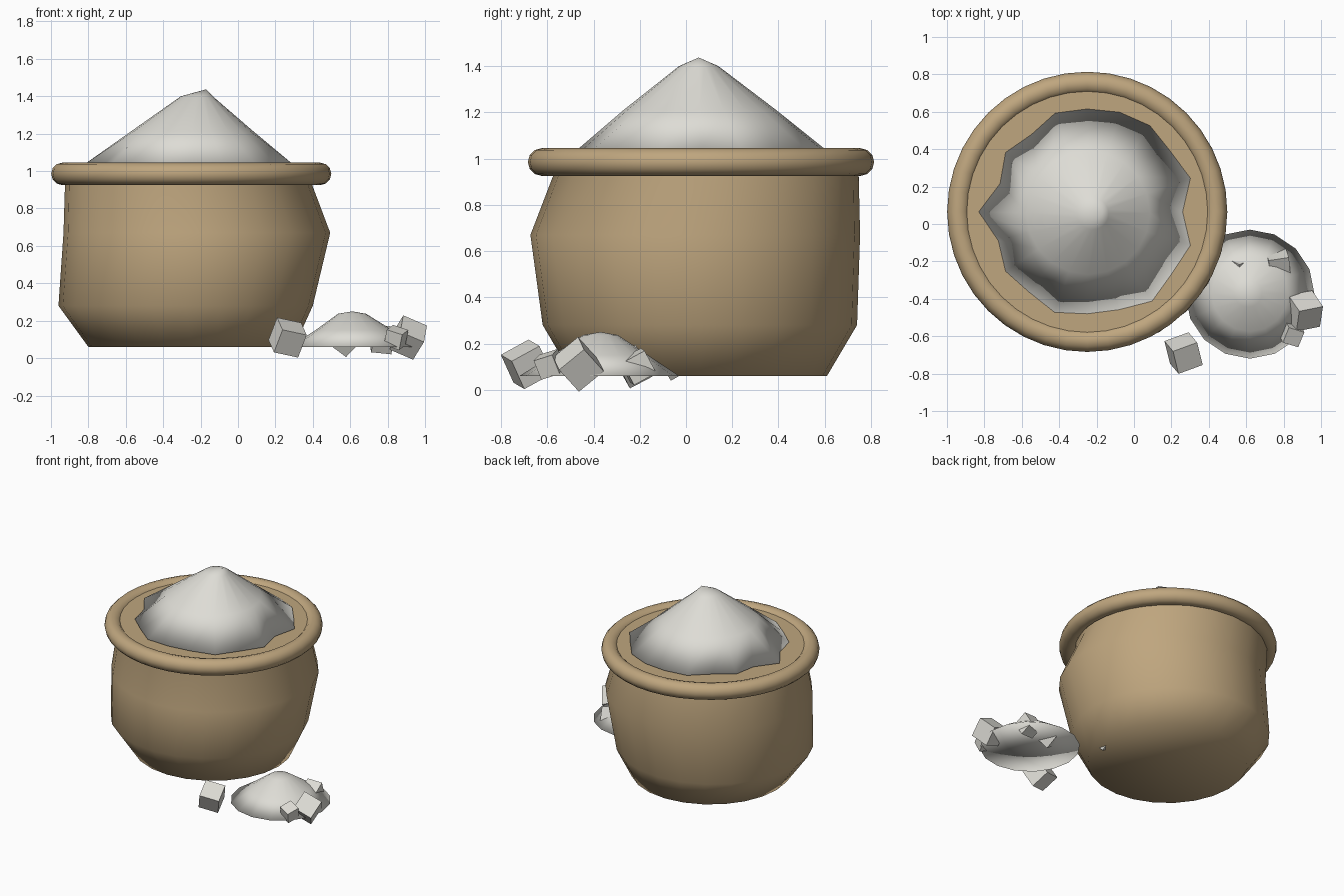
import bpy
import bmesh
from math import cos, sin, pi
from mathutils import Vector, Euler

default = bpy.data.objects.get("Cube")
if default:
    bpy.data.objects.remove(default, do_unlink=True)


def material(name, rgb):
    mat = bpy.data.materials.new(name)
    mat.use_nodes = True
    mat.diffuse_color = (*rgb, 1)
    mat.node_tree.nodes["Principled BSDF"].inputs["Base Color"].default_value = (*rgb, 1)
    return mat


burlap = material("burlap brown", (0.52, 0.38, 0.21))
powder = material("pale grey", (0.73, 0.72, 0.67))


def finish(bm, name, mat, smooth=True):
    bmesh.ops.recalc_face_normals(bm, faces=bm.faces)
    mesh = bpy.data.meshes.new(name)
    bm.to_mesh(mesh)
    bm.free()
    mesh.materials.append(mat)
    for poly in mesh.polygons:
        poly.use_smooth = smooth
    obj = bpy.data.objects.new(name, mesh)
    bpy.context.collection.objects.link(obj)
    return obj


def ring(bm, centre, radii):
    n = len(radii)
    return [bm.verts.new(Vector(centre) + Vector((r * cos(2 * pi * i / n), r * sin(2 * pi * i / n), 0)))
            for i, r in enumerate(radii)]


def bridge(bm, a, b):
    for i in range(len(a)):
        j = (i + 1) % len(a)
        bm.faces.new((a[i], a[j], b[j], b[i]))


def fan(bm, loop, tip):
    v = bm.verts.new(tip)
    for i in range(len(loop)):
        bm.faces.new((loop[i], loop[(i + 1) % len(loop)], v))


def loft(name, mat, rings, bottom=None, top=None):
    """Stack rings of (centre, radii), closed by optional fan tips."""
    bm = bmesh.new()
    loops = [ring(bm, c, r) for c, r in rings]
    for a, b in zip(loops, loops[1:]):
        bridge(bm, a, b)
    if bottom:
        fan(bm, loops[0], bottom)
    if top:
        fan(bm, loops[-1], top)
    return finish(bm, name, mat)


# Sagging sack body, each ring slightly off centre
SIDES = 24
loft("sack_body", burlap, [
    ((-0.25, 0.06, 0.06), [0.55] * SIDES),
    ((-0.28, 0.06, 0.28), [0.68] * SIDES),
    ((-0.22, 0.04, 0.67), [0.713] * SIDES),
    ((-0.265, 0.087, 0.93), [0.66] * SIDES),
    ((-0.25, 0.065, 1.0), [0.66] * SIDES),
], bottom=(-0.25, 0.06, 0.06))

# Flat cloth inside the rim
bm = bmesh.new()
bm.faces.new(ring(bm, (-0.25, 0.065, 1.022), [0.67] * 32))
finish(bm, "sack_top", burlap, smooth=False)

# Rolled rim
bpy.ops.mesh.primitive_torus_add(location=(-0.25, 0.065, 0.985), major_radius=0.689,
                                 minor_radius=0.06, major_segments=40, minor_segments=12)
rim = bpy.context.object
rim.name = "rolled_rim"
rim.data.materials.append(burlap)
bpy.ops.object.shade_smooth()

# Heap in the sack, with an uneven foot
foot = [0.51, 0.58, 0.55, 0.57, 0.56, 0.55, 0.555, 0.51, 0.54, 0.49,
        0.58, 0.50, 0.54, 0.53, 0.565, 0.545, 0.55, 0.59, 0.56, 0.58]
loft("large_heap", powder, [
    ((-0.25, 0.065, 1.03), foot),
    ((-0.245, 0.06, 1.21), [0.33] * len(foot)),
    ((-0.22, 0.055, 1.40), [0.085] * len(foot)),
], bottom=(-0.25, 0.065, 1.03), top=(-0.17, 0.055, 1.437))

# Spilled heap on the ground
loft("small_heap", powder, [
    ((0.62, -0.375, 0.06), [0.345] * 16),
    ((0.62, -0.37, 0.15), [0.205] * 16),
    ((0.61, -0.37, 0.237), [0.075] * 16),
], bottom=(0.62, -0.375, 0.06), top=(0.61, -0.37, 0.25))

# Loose lumps: position, size, tilt
lumps = [
    ((0.265, -0.69, 0.11), 0.14, (0.5, 0.2, 0.35)),
    ((0.91, -0.465, 0.11), 0.14, (0.75, 0.4, 0.2)),
    ((0.845, -0.59, 0.11), 0.09, (0.3, 0.3, -0.3)),
    ((0.77, -0.21, 0.10), 0.11, (0.5, 0.1, 0.15)),
    ((0.57, -0.23, 0.10), 0.11, (0.6, 0.6, 0.4)),
    ((0.22, -0.06, 0.09), 0.06, (0.6, 0.5, 0.3)),
]
for i, (place, size, tilt) in enumerate(lumps):
    bm = bmesh.new()
    bmesh.ops.create_cube(bm, size=size)
    lump = finish(bm, f"lump_{i + 1}", powder, smooth=False)
    lump.location = place
    lump.rotation_euler = Euler(tilt)
